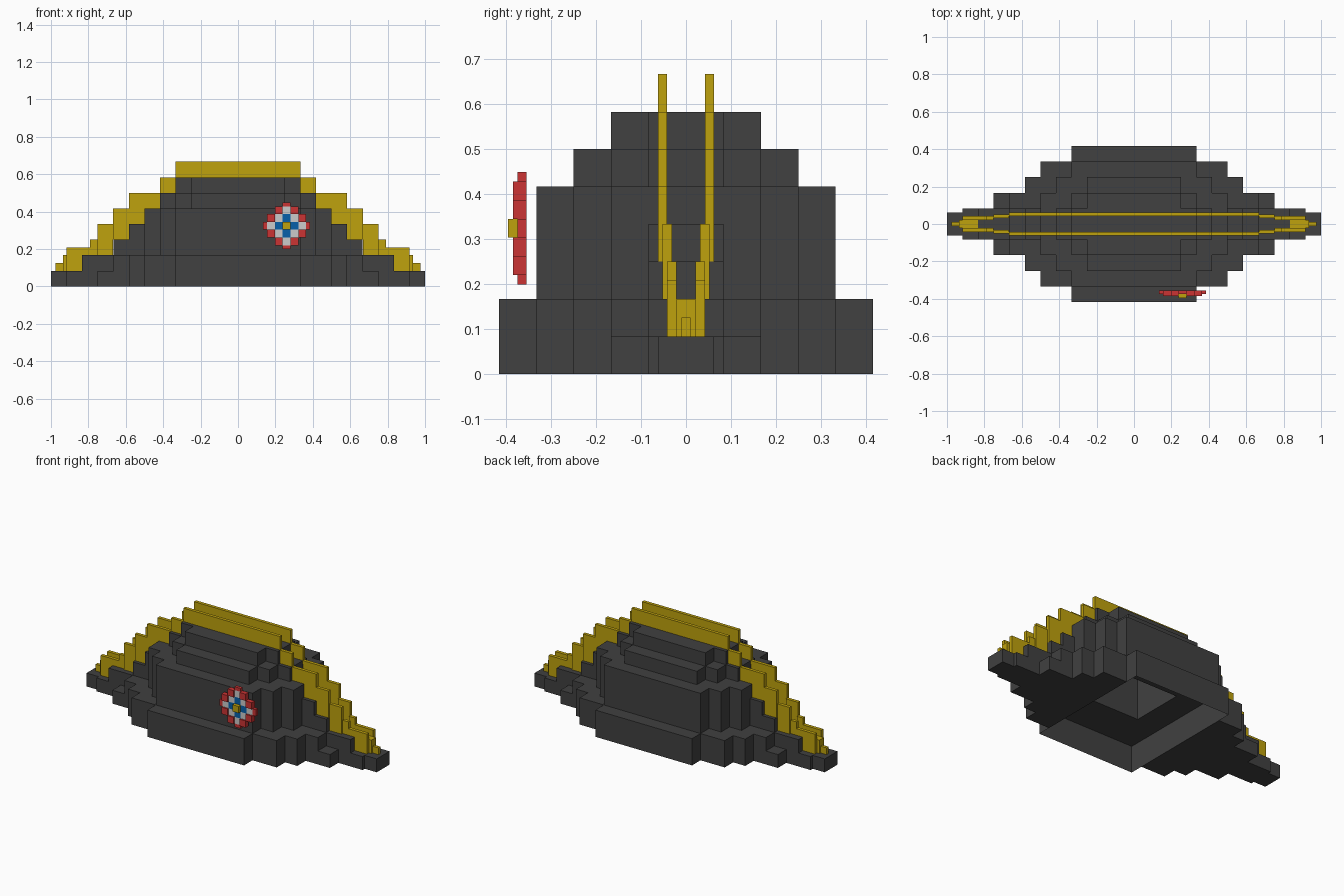
import bpy, bmesh, math
from mathutils import Vector

cube = bpy.data.objects.get("Cube")
if cube:
    bpy.data.objects.remove(cube, do_unlink=True)

U = 1 / 12  # block size


def material(name, rgb):
    m = bpy.data.materials.new(name)
    m.use_nodes = True
    m.diffuse_color = (*rgb, 1)
    m.node_tree.nodes["Principled BSDF"].inputs["Base Color"].default_value = (*rgb, 1)
    return m


FELT = material("charcoal_felt", (0.052, 0.052, 0.052))
GOLD = material("gold_trim", (0.52, 0.36, 0.004))
RED = material("red", (0.60, 0.033, 0.033))
WHITE = material("white", (0.60, 0.60, 0.60))
BLUE = material("blue", (0.002, 0.115, 0.40))


def finish(name, bm, mat):
    mesh = bpy.data.meshes.new(name)
    bm.to_mesh(mesh)
    bm.free()
    mesh.materials.append(mat)
    ob = bpy.data.objects.new(name, mesh)
    bpy.context.collection.objects.link(ob)
    return ob


def boxes(name, spans, mat):
    """One object from a list of (x0, x1, y0, y1, z0, z1) boxes."""
    bm = bmesh.new()
    for x0, x1, y0, y1, z0, z1 in spans:
        for v in bmesh.ops.create_cube(bm, size=1)["verts"]:
            v.co = (x0 + (v.co.x + .5) * (x1 - x0),
                    y0 + (v.co.y + .5) * (y1 - y0),
                    z0 + (v.co.z + .5) * (z1 - z0))
    return finish(name, bm, mat)


# Hat body: half length, half depth, bottom, top of each block, in units
BLOCKS = [
    (11, 1, 0, 1), (9, 2, 0, 1), (7, 3, 0, 1), (6, 4, 0, 2), (4, 5, 0, 2),
    (10, 1, 1, 2), (8, 2, 1, 2), (7, 3, 1, 2),
    (4, 4, 2, 5), (5, 3, 2, 5), (6, 2, 2, 5), (7, 1, 2, 4), (8, 1, 2, 3),
    (3, 3, 5, 6), (4, 2, 5, 6), (5, 1, 5, 6), (3, 2, 6, 7), (4, 1, 6, 7),
]
HOLLOWS = [(4, 5, 0, 2), (2, 2, 2, 6)]  # open underside and head cavity

cells = {}
for kind, group in ((1, BLOCKS), (2, HOLLOWS)):
    for hx, hy, z0, z1 in group:
        for x in range(-hx, hx):
            for y in range(-hy, hy):
                for z in range(z0, z1):
                    cells[x, y, z] = kind

bm = bmesh.new()
for cell, kind in cells.items():
    c = Vector(cell) + Vector((.5, .5, .5))
    for axis in range(3):
        for sign in (-1, 1):
            n = Vector((0, 0, 0))
            n[axis] = sign
            other = cells.get(tuple(int(a + b) for a, b in zip(cell, n)), 0)
            open_bottom = kind == 2 and cell[2] == 0 and axis == 2 and sign < 0
            if other == kind or open_bottom or (kind == 2 and other == 1):
                continue
            a = Vector((0, 0, 0))
            a[(axis + 1) % 3] = .5
            b = n.cross(a)
            corners = (c + n / 2 + a + b, c + n / 2 - a + b,
                       c + n / 2 - a - b, c + n / 2 + a - b)
            bm.faces.new([bm.verts.new(p * U) for p in corners])
bmesh.ops.remove_doubles(bm, verts=bm.verts, dist=1e-4)
bmesh.ops.dissolve_limit(bm, angle_limit=.01, verts=bm.verts, edges=bm.edges)
finish("hat_body", bm, FELT)

# Narrow brim tips
boxes("brim_tips", [(11 * U, 1, -.0625, .0625, 0, U),
                    (-1, -11 * U, -.0625, .0625, 0, U)], FELT)

# Stepped gold trim: x from, x to, y from, y to, z from, z to
STEPS = [
    (0, .333, .042, .0625, .56, .667), (.333, .417, .042, .0625, .48, .583),
    (.417, .583, .042, .0625, .333, .5), (.583, .667, .042, .0625, .25, .417),
    (.667, .75, .031, .052, .167, .333), (.75, .79, .021, .042, .167, .25),
    (.79, .917, .021, .042, .167, .208), (.833, .917, .021, .042, .083, .208),
    (.833, .935, 0, .021, .083, .167), (.935, .975, 0, .01, .083, .125),
]


def trim(name, side):
    spans = []
    for x0, x1, y0, y1, z0, z1 in STEPS:
        ys = sorted((side * y0, side * y1))
        spans += [(x0, x1, *ys, z0, z1), (-x1, -x0, *ys, z0, z1)]
    boxes(name, spans, GOLD)


trim("front_trim", -1)
trim("back_trim", 1)

# Cockade of small tiles, chosen by distance from its centre
S, CX, CZ = 1 / 24, .26, .324
tiles = {"red": [], "white": [], "blue": [], "gold": []}
depth = {"red": -.385, "white": -.375, "blue": -.375, "gold": -.396}
for i in range(-2, 3):
    for j in range(-2, 3):
        d = i * i + j * j
        if d > 5:
            continue
        key = "gold" if d == 0 else "blue" if d == 1 else "red" if d == 5 else "white"
        x, z = CX + i * S, CZ + j * S
        tiles[key].append((x - S / 2, x + S / 2, depth[key], -.355, z - S / 2, z + S / 2))
for s in (-1, 1):
    e0, e1 = sorted((s * 2.5 * S, s * 3 * S))
    tiles["red"].append((CX + e0, CX + e1, -.375, -.355, CZ - S / 2, CZ + S / 2))
    tiles["red"].append((CX - S / 2, CX + S / 2, -.375, -.355, CZ + e0, CZ + e1))
for key, mat in (("red", RED), ("white", WHITE), ("blue", BLUE), ("gold", GOLD)):
    boxes("cockade_" + key, tiles[key], mat)
